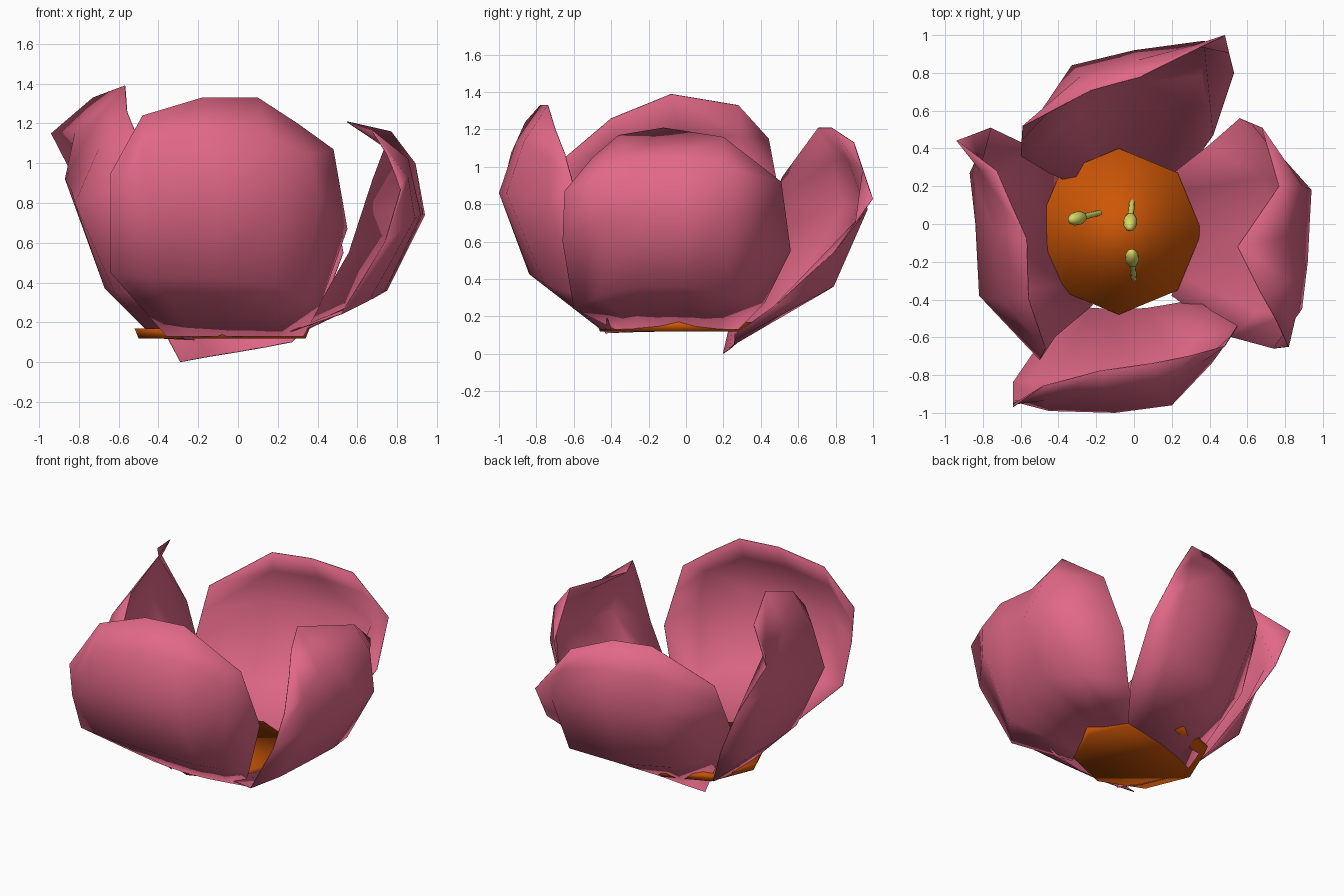
import bpy
import bmesh
import math
from mathutils import Vector

old = bpy.data.objects.get("Cube")
if old:
    bpy.data.objects.remove(old, do_unlink=True)

MIDDLE = Vector((-0.08, -0.04, 0.145))


def make_material(name, colour):
    material = bpy.data.materials.new(name)
    material.use_nodes = True
    material.diffuse_color = (*colour, 1)
    shader = material.node_tree.nodes["Principled BSDF"]
    shader.inputs["Base Color"].default_value = (*colour, 1)
    shader.inputs["Roughness"].default_value = 0.7
    return material


pink = make_material("petal pink", (0.76, 0.14, 0.245))
orange = make_material("centre orange", (0.61, 0.095, 0.002))
lime = make_material("stamen yellow green", (0.68, 0.68, 0.13))


def finish(name, bm, material, angle):
    """Turn a bmesh into a named, coloured, smooth-shaded object."""
    mesh = bpy.data.meshes.new(name)
    bm.to_mesh(mesh)
    bm.free()
    mesh.materials.append(material)
    obj = bpy.data.objects.new(name, mesh)
    bpy.context.collection.objects.link(obj)
    bpy.ops.object.select_all(action="DESELECT")
    obj.select_set(True)
    bpy.context.view_layer.objects.active = obj
    bpy.ops.object.shade_smooth_by_angle(angle=math.radians(angle))
    return obj


def bulged(starts, ends, blends, amount, lift):
    """Blend two point lists and push the inner points away from the middle."""
    row = []
    for i, (a, b, t) in enumerate(zip(starts, ends, blends)):
        point = Vector(a).lerp(Vector(b), t)
        away = point - MIDDLE
        away.z = 0
        away = away.normalized() + Vector((0, 0, lift))
        row.append(point + away * amount * math.sin(math.pi * i / (len(blends) - 1)))
    return row


def petal(name, root, curve, low, belly, rim, shoulder):
    """Loft a cupped petal: curved root, low row, belly, rounded shoulder, rim."""
    count = len(low)
    steps = [i / (count - 1) for i in range(count)]
    base = bulged([root[0]] * count, [root[1]] * count, steps, curve, 0)
    turn = bulged(belly, rim, [0.55] * count, shoulder, 0.6)
    bm = bmesh.new()
    grid = [[bm.verts.new(p) for p in row] for row in (base, low, belly, turn, rim)]
    for lower, upper in zip(grid, grid[1:]):
        for i in range(count - 1):
            bm.faces.new((lower[i], lower[i + 1], upper[i + 1], upper[i]))
    obj = finish(name, bm, pink, 60)
    thickness = obj.modifiers.new("thickness", "SOLIDIFY")
    thickness.thickness = 0.005
    thickness.offset = -1


# Four petals, each row running left to right as seen from outside
petal("front_petal",
      [(-.36, -.43, .13), (.33, -.40, .13)], 0.04,
      [(-.64, -.84, .45), (-.42, -.84, .43), (-.1, -.83, .42),
       (.2, -.76, .38), (.33, -.62, .33), (.41, -.46, .28)],
      [(-.64, -.94, .72), (-.45, -.99, .85), (-.1, -1, .86),
       (.2, -.96, .86), (.41, -.74, .82), (.55, -.54, .67)],
      [(-.64, -.97, .95), (-.48, -.86, 1.24), (-.18, -.78, 1.33),
       (.1, -.74, 1.33), (.3, -.7, 1.2), (.48, -.65, 1.07)], 0.03)

petal("back_petal",
      [(.27, .26, .1), (-.29, .2, 0)], 0.03,
      [(.42, .47, .25), (.36, .79, .36), (0, .74, .33),
       (-.3, .58, .32), (-.45, .27, .3)],
      [(.53, .8, .55), (.37, .97, .77), (0, .92, .8),
       (-.33, .84, .8), (-.6, .36, .6)],
      [(.48, 1, .83), (.27, .9, 1.13), (.03, .78, 1.21),
       (-.23, .71, 1.21), (-.59, .52, .95)], 0.025)

petal("right_petal",
      [(-.4, .27, .13), (-.22, -.43, .11)], 0.11,
      [(-.57, .42, .45), (-.67, .25, .37), (-.67, -.05, .37),
       (-.62, -.35, .35), (-.42, -.6, .35)],
      [(-.76, .51, .8), (-.87, .27, .92), (-.84, 0, .87),
       (-.82, -.38, .8), (-.5, -.72, .75)],
      [(-.94, .44, 1.15), (-.73, .28, 1.33), (-.57, -.08, 1.39),
       (-.56, -.4, 1.26), (-.47, -.66, 1.04)], 0.04)

petal("left_petal",
      [(.2, -.38, .13), (.22, .28, .13)], 0.07,
      [(.52, -.6, .24), (.66, -.47, .31), (.74, -.25, .36),
       (.75, 0, .36), (.68, .25, .32), (.4, .42, .27)],
      [(.74, -.66, .6), (.89, -.45, .72), (.92, -.2, .74),
       (.93, 0, .74), (.94, .18, .74), (.56, .56, .55)],
      [(.82, -.65, .87), (.75, -.5, 1.05), (.67, -.36, 1.17),
       (.55, -.12, 1.21), (.77, .2, 1.16), (.68, .51, .92)], 0.08)

# Flat eight-sided centre, shaded as one soft button
bm = bmesh.new()
bmesh.ops.create_cone(bm, cap_ends=True, segments=8,
                      radius1=0.42, radius2=0.44, depth=0.05)
finish("flower_centre", bm, orange, 180).location = MIDDLE


def stamen(name, foot, head):
    """Thin stalk rising from the centre to an oval tip."""
    foot, head = Vector(foot), Vector(head)
    axis = head - foot
    bm = bmesh.new()
    stalk = bmesh.ops.create_cone(bm, cap_ends=True, segments=8, radius1=0.014,
                                  radius2=0.018, depth=axis.length)["verts"]
    bmesh.ops.translate(bm, verts=stalk, vec=(0, 0, axis.length / 2))
    tip = bmesh.ops.create_uvsphere(bm, u_segments=10, v_segments=8,
                                    radius=0.037)["verts"]
    bmesh.ops.scale(bm, verts=tip, vec=(1, 1, 1.9))
    bmesh.ops.translate(bm, verts=tip, vec=(0, 0, axis.length))
    obj = finish(name, bm, lime, 60)
    obj.rotation_mode = "QUATERNION"
    obj.rotation_quaternion = axis.to_track_quat("Z", "Y")
    obj.location = foot


stamen("side_stamen", (-.18, .06, .16), (-.3, .03, .33))
stamen("middle_stamen", (-.01, .12, .16), (-.02, .01, .33))
stamen("front_stamen", (0, -.29, .16), (-.01, -.18, .33))
